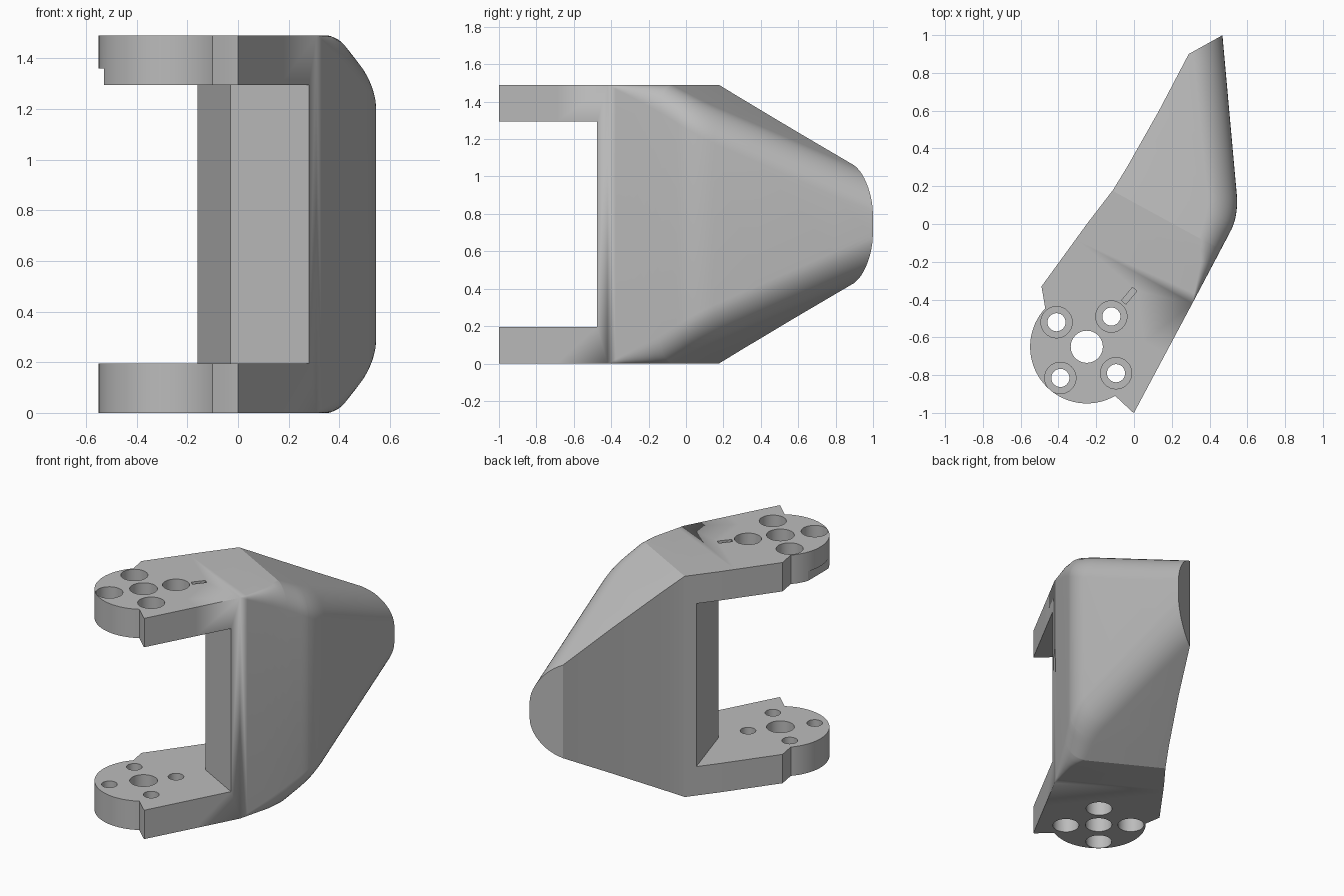
import bpy, bmesh, math
from mathutils import Vector

if "Cube" in bpy.data.objects:
    bpy.data.objects.remove(bpy.data.objects["Cube"], do_unlink=True)

HEIGHT, ARM = 1.49, 0.195
ALONG, ACROSS = Vector((0.48, 0.877)), Vector((0.877, -0.48))
HUB = (-0.25, -0.65)

grey = bpy.data.materials.new("light grey")
grey.use_nodes = True
grey.diffuse_color = (0.5, 0.5, 0.5, 1)
grey.node_tree.nodes["Principled BSDF"].inputs["Base Color"].default_value = (0.5, 0.5, 0.5, 1)


def make_object(name, bm):
    bmesh.ops.recalc_face_normals(bm, faces=bm.faces[:])
    mesh = bpy.data.meshes.new(name)
    bm.to_mesh(mesh)
    bm.free()
    mesh.materials.append(grey)
    obj = bpy.data.objects.new(name, mesh)
    bpy.context.collection.objects.link(obj)
    return obj


def prism(name, outline, z0, z1):
    bm = bmesh.new()
    face = bm.faces.new([bm.verts.new((x, y, z0)) for x, y in outline])
    top = bmesh.ops.extrude_face_region(bm, geom=[face])["geom"]
    moved = [v for v in top if isinstance(v, bmesh.types.BMVert)]
    bmesh.ops.translate(bm, verts=moved, vec=(0, 0, z1 - z0))
    return make_object(name, bm)


def cylinder(name, centre, radius, z0, z1, sides=48):
    ring = [(centre[0] + radius * math.cos(math.tau * i / sides),
             centre[1] + radius * math.sin(math.tau * i / sides)) for i in range(sides)]
    return prism(name, ring, z0, z1)


def combine(target, tool, operation):
    mod = target.modifiers.new(operation, "BOOLEAN")
    mod.operation, mod.object, mod.solver = operation, tool, "EXACT"
    bpy.context.view_layer.objects.active = target
    bpy.ops.object.modifier_apply(modifier=mod.name)
    bpy.data.objects.remove(tool, do_unlink=True)


def interpolate(points, s):
    for (s0, w0), (s1, w1) in zip(points, points[1:]):
        if s <= s1:
            return w0 + (w1 - w0) * max(0, s - s0) / (s1 - s0)
    return points[-1][1]


# Side outlines as (distance along the arm, distance across it)
bend = []
for i in range(9):
    t = i / 8
    p = (Vector((0.2, 0.467)) * (1 - t) ** 2 + Vector((0.297, 0.468)) * 2 * t * (1 - t)
         + Vector((0.393, 0.406)) * t * t)
    bend.append(tuple(p))
right = [(-0.877, 0.48), (-0.22, 0.473)] + bend + [(1.1, -0.068), (1.2, -0.135)]
left = [(-0.877, 0.47), (-0.846, 0.349), (-0.62, -0.196), (-0.525, -0.271), (-0.12, -0.219),
        (0.105, -0.184), (0.25, -0.177), (0.589, -0.172), (0.928, -0.178), (0.929, -0.4), (1.2, -0.4)]
fillet_width = [(-0.22, 0), (0, 0.065), (0.1, 0.13), (0.4, 0.19), (1.2, 0.2)]
fillet_drop = [(-0.22, 0), (0, 0.1), (0.1, 0.15), (0.4, 0.16), (1.2, 0.17)]
extra = [-0.17, -0.11, -0.06, 0, 0.05, 0.1]
stations = sorted({round(s, 4) for s, _ in right + left} | set(extra))

# Body lofted from cross-sections with rounded right edges
bm = bmesh.new()
rings = []
for s in stations:
    top = HEIGHT - 0.52 * max(0, s - 0.1)
    r, l = interpolate(right, s), interpolate(left, s)
    a, b = interpolate(fillet_width, s), interpolate(fillet_drop, s)
    upper = [(l, top)]
    for i in range(11):
        q = math.pi / 2 * i / 10
        upper.append((r - a * (1 - math.sin(q)), top - b * (1 - math.cos(q))))
    section = upper + [(w, HEIGHT - z) for w, z in reversed(upper)]
    ring = []
    for w, z in section:
        p = ALONG * s + ACROSS * w
        ring.append(bm.verts.new((p.x, p.y, z)))
    rings.append(ring)
for r0, r1 in zip(rings, rings[1:]):
    for i in range(len(r0)):
        j = (i + 1) % len(r0)
        bm.faces.new((r0[i], r0[j], r1[j], r1[i]))
bm.faces.new(rings[0])
bm.faces.new(rings[-1])
bmesh.ops.remove_doubles(bm, verts=bm.verts[:], dist=0.0004)

# Slanted rear end
cut = bmesh.ops.bisect_plane(bm, geom=bm.verts[:] + bm.edges[:] + bm.faces[:], dist=1e-6,
                             plane_co=(0.29, 0.9, 0), plane_no=(-0.1, 0.18, 0), clear_outer=True)
edges = [e for e in cut["geom_cut"] if isinstance(e, bmesh.types.BMEdge)]
bmesh.ops.holes_fill(bm, edges=edges, sides=0)
bracket = make_object("hinge_bracket", bm)

# Opening between the two arms
opening = [(0.28, -0.475), (-0.03, -0.305), (-0.16, 0.12), (-0.9, 0.12),
           (-0.9, -1.2), (0.5, -1.2), (0.5, -0.595)]
combine(bracket, prism("opening", opening, ARM, HEIGHT - ARM), "DIFFERENCE")

# Round hubs
for z in (0, HEIGHT - ARM):
    combine(bracket, cylinder("hub", HUB, 0.3, z, z + ARM, 72), "UNION")

# Centre bore, screw holes and outer counterbores
combine(bracket, cylinder("bore", HUB, 0.085, -0.1, HEIGHT + 0.1), "DIFFERENCE")
for centre in [(-0.41, -0.52), (-0.12, -0.49), (-0.39, -0.815), (-0.095, -0.79)]:
    combine(bracket, cylinder("screw_hole", centre, 0.048, -0.1, HEIGHT + 0.1, 32), "DIFFERENCE")
    for z0, z1 in ((-0.1, 0.1), (HEIGHT - 0.1, HEIGHT + 0.1)):
        combine(bracket, cylinder("counterbore", centre, 0.083, z0, z1, 32), "DIFFERENCE")

# Marker slot and small relief under the upper hub
slot = [(-0.066, -0.405), (-0.043, -0.425), (0.015, -0.355), (-0.008, -0.335)]
combine(bracket, prism("slot", slot, HEIGHT - 0.03, HEIGHT + 0.1), "DIFFERENCE")
relief = [(-0.7, -0.8), (-0.53, -0.8), (-0.53, -0.5), (-0.7, -0.5)]
combine(bracket, prism("relief", relief, HEIGHT - ARM - 0.05, 1.36), "DIFFERENCE")

bpy.ops.object.select_all(action="DESELECT")
bracket.select_set(True)
bpy.context.view_layer.objects.active = bracket
bpy.ops.object.shade_smooth_by_angle(angle=math.radians(22))
